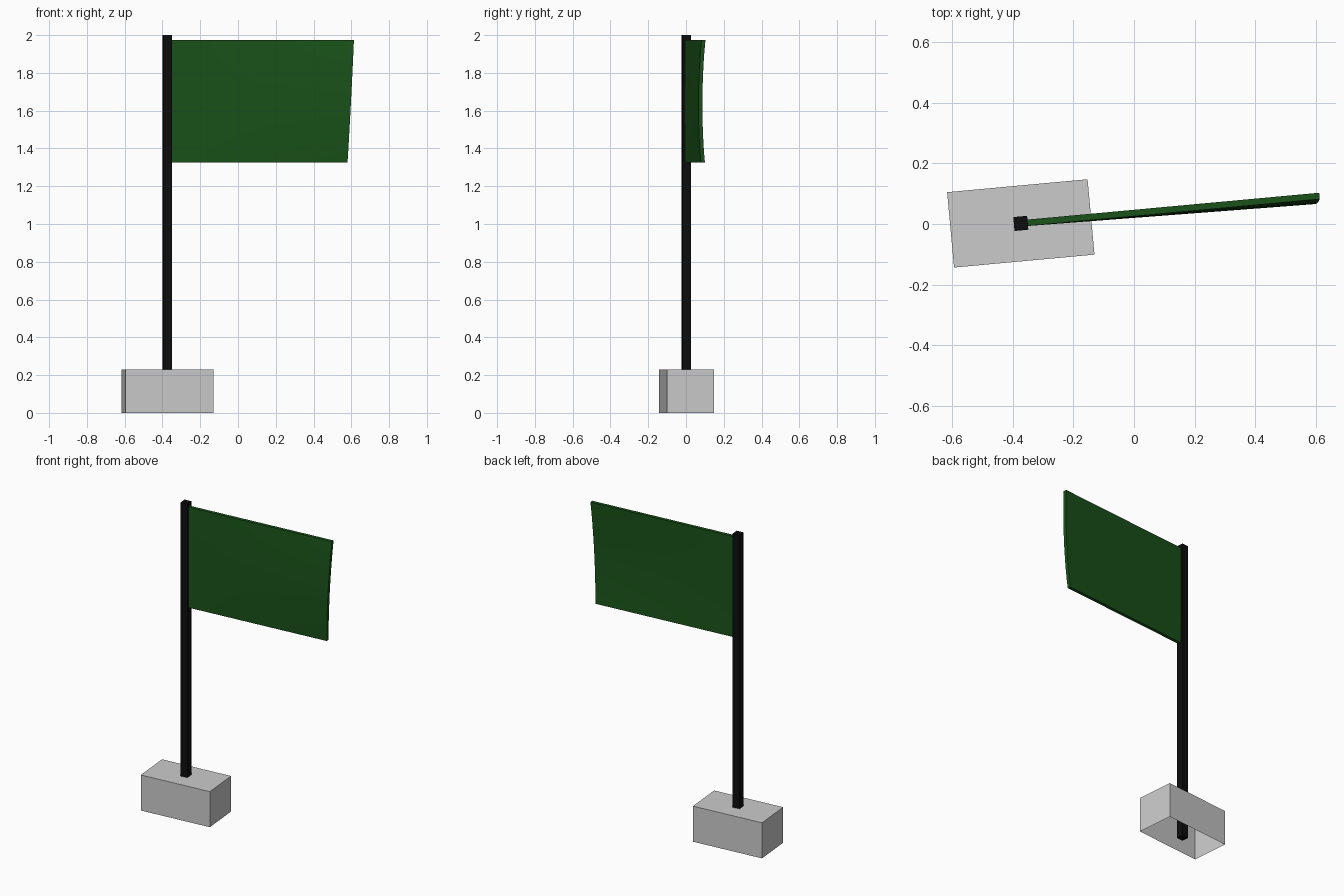
import bpy, bmesh, math
from mathutils import Matrix, Vector

if "Cube" in bpy.data.objects:
    bpy.data.objects.remove(bpy.data.objects["Cube"])

ANGLE = math.atan(0.092)          # whole flag is turned slightly about the pole
TURN = Matrix.Translation((-0.374, 0.002, 0)) @ Matrix.Rotation(ANGLE, 4, 'Z')


def material(name, color):
    m = bpy.data.materials.new(name)
    m.diffuse_color = (*color, 1)
    m.use_nodes = True
    m.node_tree.nodes["Principled BSDF"].inputs["Base Color"].default_value = m.diffuse_color
    return m


def make_object(name, bm, mat=None):
    bmesh.ops.transform(bm, matrix=TURN, verts=bm.verts)
    mesh = bpy.data.meshes.new(name)
    bm.to_mesh(mesh)
    bm.free()
    ob = bpy.data.objects.new(name, mesh)
    bpy.context.collection.objects.link(ob)
    if mat:
        mesh.materials.append(mat)
    return ob


def box(size, z0, open_bottom=False):
    bm = bmesh.new()
    bmesh.ops.create_cube(bm, size=1)
    bmesh.ops.scale(bm, vec=size, verts=bm.verts)
    bmesh.ops.translate(bm, vec=(0, 0, z0 + size[2] / 2), verts=bm.verts)
    if open_bottom:
        low = [f for f in bm.faces if f.normal.z < -0.9]
        bmesh.ops.delete(bm, geom=low, context='FACES_ONLY')
    return bm


# Base: hollow block, open underneath
make_object("base", box((0.466, 0.25, 0.23), 0, True))

# Pole: square post down through the base
make_object("pole", box((0.046, 0.046, 2.0), 0), material("black", (0.004, 0.004, 0.004)))

# Flag: sheet whose middle sags forward toward the free end, corners folded back
U = [0, 0.2, 0.4, 0.6, 0.8, 0.92, 1.0]
ROWS = 10
Z0, Z1 = 1.325, 1.975
THICK = 0.021
bm = bmesh.new()


def flag_point(u, v, side):
    length = 0.957 + 0.034 * v
    bulge = math.sin(math.pi * v) ** 0.8 if 0 < v < 1 else 0
    sag = -0.015 * u * bulge
    x = 0.015 + (length - 0.015) * u
    return Vector((x, sag + side * THICK / 2, Z0 + (Z1 - Z0) * v))


grids = {s: [[bm.verts.new(flag_point(u, r / ROWS, s)) for u in U]
             for r in range(ROWS + 1)] for s in (-1, 1)}
for grid in grids.values():
    for r in range(ROWS):
        for c in range(len(U) - 1):
            bm.faces.new((grid[r][c], grid[r][c + 1], grid[r + 1][c + 1], grid[r + 1][c]))
# Rim joining front and back of the cloth
front, back = grids[-1], grids[1]
for r in range(ROWS):
    for c in (0, -1):
        bm.faces.new((front[r][c], back[r][c], back[r + 1][c], front[r + 1][c]))
for c in range(len(U) - 1):
    for r in (0, -1):
        bm.faces.new((front[r][c], front[r][c + 1], back[r][c + 1], back[r][c]))
bmesh.ops.recalc_face_normals(bm, faces=bm.faces)
flag = make_object("flag", bm, material("green", (0.01, 0.085, 0.01)))

bpy.context.view_layer.objects.active = flag
flag.select_set(True)
bpy.ops.object.shade_smooth_by_angle(angle=math.radians(30))
